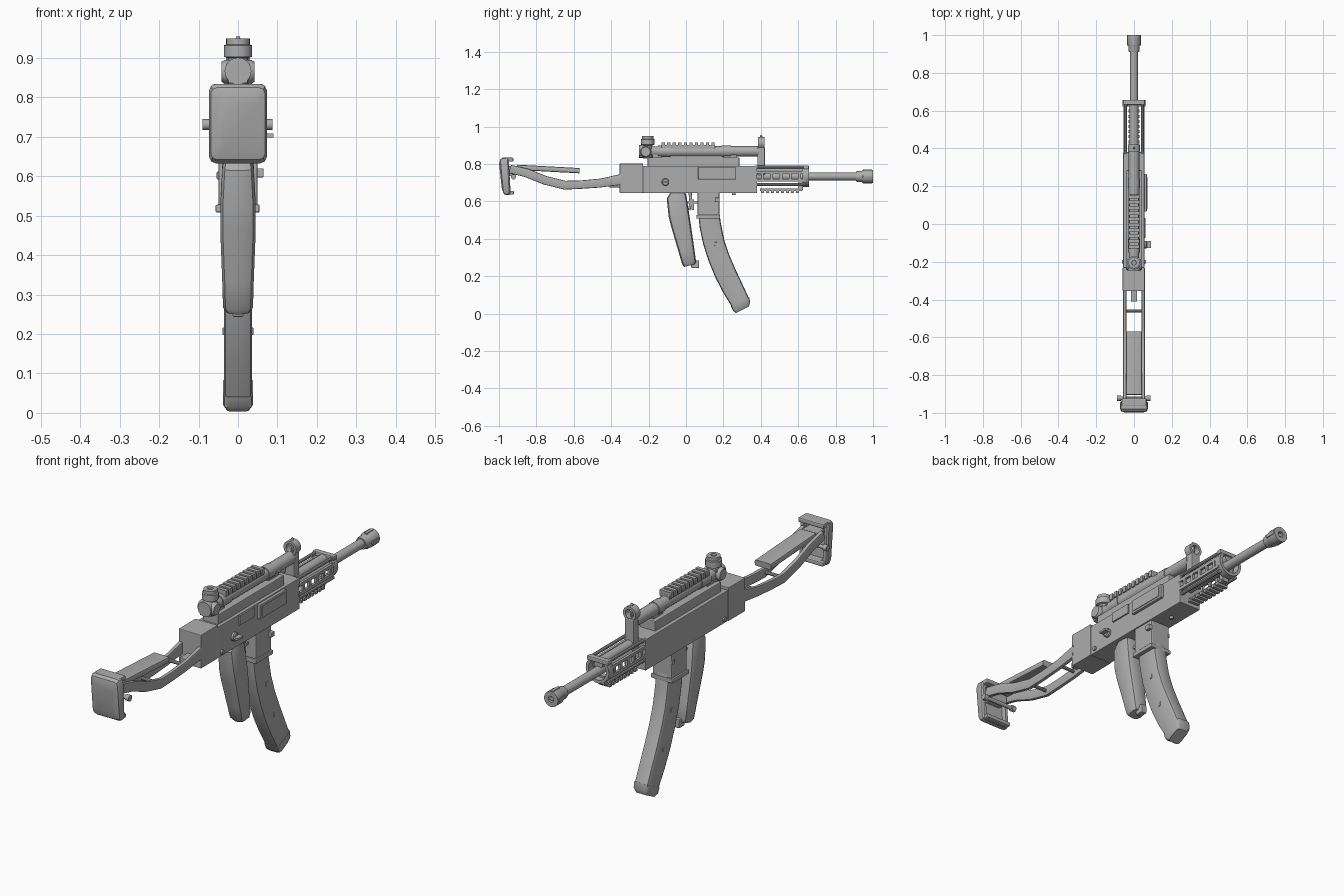
import bpy, bmesh, math
from mathutils import Vector

metal = bpy.data.materials.new("gunmetal_grey")
metal.diffuse_color = (0.42, 0.42, 0.42, 1)


def finish(name, bm, bevel=0, smooth=False):
    bmesh.ops.recalc_face_normals(bm, faces=bm.faces)
    me = bpy.data.meshes.new(name)
    bm.to_mesh(me)
    bm.free()
    ob = bpy.data.objects.new(name, me)
    bpy.context.collection.objects.link(ob)
    me.materials.append(metal)
    if bevel:
        m = ob.modifiers.new("bevel", 'BEVEL')
        m.width, m.segments, m.limit_method = bevel, 2, 'ANGLE'
    if smooth:
        bpy.ops.object.select_all(action='DESELECT')
        ob.select_set(True)
        bpy.context.view_layer.objects.active = ob
        bpy.ops.object.shade_smooth_by_angle(angle=math.radians(35))
    return ob


def add_box(bm, x0, x1, y0, y1, z0, z1):
    vs = bmesh.ops.create_cube(bm, size=1)['verts']
    for v in vs:
        v.co = Vector(((x0 + x1) / 2 + v.co.x * (x1 - x0), (y0 + y1) / 2 + v.co.y * (y1 - y0),
                       (z0 + z1) / 2 + v.co.z * (z1 - z0)))


def boxes(name, *dims, bevel=0):
    bm = bmesh.new()
    for d in dims:
        add_box(bm, *d)
    return finish(name, bm, bevel)


def lathe(name, start, axis, profile, seg=20):
    """Solid of revolution: profile is (distance along axis, radius)."""
    bm = bmesh.new()
    q = Vector(axis).to_track_quat('Z', 'Y')
    rings = []
    for d, r in profile:
        rings.append([bm.verts.new(Vector(start) + q @ Vector((
            r * math.cos(2 * math.pi * i / seg), r * math.sin(2 * math.pi * i / seg), d)))
            for i in range(seg)])
    bridge(bm, rings)
    return finish(name, bm, smooth=True)


def bridge(bm, rings, caps=True, closed=False):
    n = len(rings[0])
    pairs = list(zip(rings, rings[1:])) + ([(rings[-1], rings[0])] if closed else [])
    for a, b in pairs:
        for i in range(n):
            bm.faces.new((a[i], a[(i + 1) % n], b[(i + 1) % n], b[i]))
    if caps and not closed:
        bm.faces.new(rings[0])
        bm.faces.new(rings[-1])


def loft(name, sections, corner=0.01, cx=0, smooth=True):
    """Sections (y0, z0, y1, z1, half width) joined as chamfered rectangles."""
    bm = bmesh.new()
    rings = []
    for y0, z0, y1, z1, w in sections:
        a, b = Vector((cx, y0, z0)), Vector((cx, y1, z1))
        mid, h = (a + b) / 2, (b - a).length / 2
        u = (b - a).normalized()
        pts = []
        for su, sw in ((1, 1), (-1, 1), (-1, -1), (1, -1)):
            arc = [(h - corner + corner * math.cos(t), w - corner + corner * math.sin(t))
                   for t in (0, math.pi / 4, math.pi / 2)]
            if su * sw < 0:
                arc.reverse()
            pts += [mid + u * su * p + Vector((sw * q, 0, 0)) for p, q in arc]
        rings.append([bm.verts.new(p) for p in pts])
    bridge(bm, rings)
    return finish(name, bm, smooth=smooth)


def arc_band(name, y0, y1, cz, r_in, r_out, a0, a1, seg=24):
    """Ring or open band around the y axis."""
    bm = bmesh.new()
    full = a1 - a0 >= 360
    rings = []
    for i in range(seg if full else seg + 1):
        t = math.radians(a0 + (a1 - a0) * i / seg)
        rings.append([bm.verts.new((r * math.cos(t), y, cz + r * math.sin(t)))
                      for r, y in ((r_in, y0), (r_out, y0), (r_out, y1), (r_in, y1))])
    bridge(bm, rings, closed=full)
    return finish(name, bm, smooth=True)


# Receiver
boxes("receiver_rear", (-0.06, 0.057, -0.355, -0.23, 0.645, 0.802), bevel=0.003)
boxes("receiver_body", (-0.057, 0.055, -0.23, 0.38, 0.645, 0.79), bevel=0.003)
boxes("receiver_top_rib", (-0.04, 0.04, -0.205, 0.285, 0.78, 0.835), bevel=0.004)
boxes("ejection_cover", (0.05, 0.068, 0.065, 0.265, 0.717, 0.785), bevel=0.004)
boxes("ejection_cover_panel", (0.06, 0.071, 0.08, 0.25, 0.727, 0.775))
boxes("side_panel", (0.05, 0.062, -0.075, 0.032, 0.742, 0.787))
lathe("selector_knob", (0.05, -0.11, 0.703), (1, 0, 0), [(0, 0.02), (0.014, 0.02), (0.018, 0.015)])
boxes("selector_lever", (0.06, 0.09, -0.128, -0.09, 0.698, 0.708))
lathe("receiver_pin", (-0.064, -0.2, 0.665), (1, 0, 0), [(0, 0.01), (0.127, 0.01)], 12)
lathe("underside_pin", (0, 0.255, 0.633), (0, 0, 1), [(0, 0.009), (0.02, 0.009)], 12)
boxes("stock_latch", (-0.016, 0.016, -0.41, -0.35, 0.675, 0.7), bevel=0.003)

# Stock struts, cheek plate and butt
for s in (-1, 1):
    loft("stock_strut", [(-0.35, 0.688, -0.345, 0.747, 0.009), (-0.46, 0.674, -0.455, 0.722, 0.009),
                         (-0.56, 0.667, -0.56, 0.712, 0.009), (-0.65, 0.663, -0.645, 0.71, 0.009),
                         (-0.76, 0.69, -0.745, 0.735, 0.009), (-0.86, 0.73, -0.84, 0.773, 0.009),
                         (-0.95, 0.752, -0.935, 0.795, 0.009)], 0.005, s * 0.049)
for y, z in ((-0.46, 0.7), (-0.65, 0.687)):
    lathe("stock_cross_pin", (-0.05, y, z), (1, 0, 0), [(0, 0.008), (0.1, 0.008)], 10)
loft("cheek_plate", [(-0.905, 0.768, -0.902, 0.796, 0.042), (-0.57, 0.75, -0.568, 0.778, 0.042)], 0.008)
loft("butt_plate", [(-0.999, 0.80, -0.985, 0.67, 0.05), (-0.993, 0.825, -0.975, 0.642, 0.069),
                    (-0.98, 0.834, -0.962, 0.633, 0.073), (-0.955, 0.833, -0.945, 0.634, 0.073),
                    (-0.948, 0.826, -0.938, 0.64, 0.068), (-0.948, 0.81, -0.938, 0.655, 0.055),
                    (-0.968, 0.808, -0.958, 0.657, 0.053)], 0.016)
boxes("butt_lip", (-0.066, 0.066, -0.965, -0.923, 0.812, 0.834),
      (-0.066, 0.066, -0.955, -0.92, 0.636, 0.656), bevel=0.006)
lathe("butt_hinge_pin", (-0.09, -0.922, 0.731), (1, 0, 0),
      [(0, 0.014), (0.02, 0.014), (0.021, 0.009), (0.156, 0.009), (0.157, 0.014), (0.177, 0.014)], 12)
boxes("butt_hinge_block", (-0.04, 0.04, -0.97, -0.915, 0.735, 0.79), bevel=0.004)

# Pistol grip and trigger
loft("pistol_grip", [(-0.085, 0.645, -0.005, 0.65, 0.036), (-0.103, 0.615, 0.002, 0.63, 0.04),
                     (-0.093, 0.52, 0.016, 0.54, 0.045), (-0.078, 0.46, 0.026, 0.475, 0.045),
                     (-0.04, 0.33, 0.044, 0.35, 0.04), (-0.02, 0.262, 0.054, 0.28, 0.038),
                     (-0.01, 0.25, 0.05, 0.265, 0.03)], 0.022)
boxes("grip_nub", (-0.014, 0.014, 0.028, 0.07, 0.243, 0.285), bevel=0.005)
loft("trigger", [(0.012, 0.655, 0.03, 0.655, 0.008), (0.018, 0.6, 0.034, 0.6, 0.008),
                 (0.012, 0.555, 0.024, 0.552, 0.008)], 0.003)
boxes("trigger_link", (-0.012, 0.012, 0.0, 0.065, 0.588, 0.6), (-0.012, 0.012, 0.03, 0.042, 0.555, 0.61))

# Magazine well and curved magazine
boxes("magazine_well", (-0.05, 0.05, 0.062, 0.178, 0.525, 0.65), bevel=0.006)
boxes("magazine_well_collar", (-0.057, 0.055, 0.055, 0.183, 0.508, 0.528), bevel=0.004)
boxes("magazine_catch", (0.045, 0.065, 0.155, 0.18, 0.597, 0.62),
      (-0.054, -0.045, 0.155, 0.18, 0.592, 0.612), bevel=0.003)
loft("magazine", [(0.066, 0.53, 0.178, 0.54, 0.036), (0.073, 0.46, 0.187, 0.48, 0.036),
                  (0.092, 0.37, 0.204, 0.395, 0.036), (0.121, 0.28, 0.231, 0.315, 0.036),
                  (0.158, 0.19, 0.267, 0.231, 0.036), (0.2, 0.11, 0.303, 0.155, 0.036),
                  (0.243, 0.04, 0.335, 0.085, 0.036)], 0.014)
loft("magazine_floor", [(0.24, 0.04, 0.338, 0.088, 0.038), (0.252, 0.014, 0.343, 0.06, 0.038),
                        (0.268, 0.003, 0.336, 0.037, 0.03)], 0.014)
boxes("magazine_rivets", (-0.039, 0.039, 0.153, 0.167, 0.362, 0.382),
      (-0.039, 0.039, 0.21, 0.224, 0.197, 0.217), bevel=0.002)

# Sight tube with collars and toothed rail
lathe("sight_tube", (0, -0.25, 0.867), (0, 1, 0),
      [(0, 0.034), (0.06, 0.034), (0.06, 0.027), (0.1, 0.027), (0.1, 0.031), (0.17, 0.031), (0.17, 0.028),
       (0.44, 0.028), (0.44, 0.031), (0.49, 0.031), (0.49, 0.028), (0.64, 0.028)], 20)
boxes("rail_base", (-0.024, 0.024, -0.13, 0.155, 0.865, 0.902), bevel=0.003)
boxes("rail_teeth", *[(-0.03, 0.03, -0.13 + i * 0.0295, -0.112 + i * 0.0295, 0.888, 0.916)
                      for i in range(10)])
boxes("tube_mounts", (-0.02, 0.02, -0.18, -0.13, 0.825, 0.85), (-0.02, 0.02, 0.2, 0.27, 0.825, 0.85))

# Rear sight drum
lathe("rear_sight_drum", (0, -0.205, 0.83), (0, 0, 1),
      [(0, 0.026), (0.07, 0.026), (0.073, 0.036), (0.102, 0.036), (0.104, 0.03),
       (0.119, 0.03), (0.12, 0.013), (0.112, 0.012)], 20)
lathe("rear_sight_cross_knob", (-0.042, -0.215, 0.865), (1, 0, 0),
      [(0, 0.025), (0.008, 0.03), (0.076, 0.03), (0.084, 0.025)], 16)
boxes("rear_sight_block", (-0.025, 0.025, -0.25, -0.185, 0.835, 0.89), bevel=0.004)

# Front sight
boxes("front_sight_post", (-0.024, 0.024, 0.382, 0.422, 0.74, 0.89), bevel=0.005)
arc_band("front_sight_hood", 0.384, 0.42, 0.912, 0.021, 0.033, 0, 360)
lathe("front_sight_pin", (0, 0.402, 0.88), (0, 0, 1), [(0, 0.006), (0.07, 0.006), (0.076, 0.003)], 10)

# Handguard: slotted sides, rods, front band and lower rail
for s in (-1, 1):
    x0, x1 = sorted((s * 0.044, s * 0.056))
    boxes("handguard_side",
          (x0, x1, 0.37, 0.64, 0.748, 0.762), (x0, x1, 0.37, 0.64, 0.706, 0.72),
          *[(x0, x1, 0.4 + i * 0.05, 0.415 + i * 0.05, 0.715, 0.752) for i in range(5)])
    for n, z in (("upper", 0.784), ("lower", 0.69)):
        lathe(n + "_guard_rod", (s * 0.045, 0.37, z), (0, 1, 0), [(0, 0.008), (0.27, 0.008)], 10)
arc_band("handguard_front_band", 0.622, 0.657, 0.738, 0.046, 0.06, -220, 40)
boxes("handguard_top_bridge", (-0.056, 0.056, 0.63, 0.657, 0.772, 0.793), bevel=0.005)
lathe("gas_tube", (0, 0.38, 0.767), (0, 1, 0), [(0, 0.023), (0.27, 0.023)], 16)
boxes("lower_rail", (-0.02, 0.02, 0.395, 0.62, 0.655, 0.668),
      *[(-0.028, 0.028, 0.4 + i * 0.027, 0.416 + i * 0.027, 0.645, 0.66) for i in range(8)])
boxes("lower_rail_mount", (-0.015, 0.015, 0.6, 0.625, 0.66, 0.7))

# Barrel and flash hider
lathe("barrel", (0, 0.37, 0.733), (0, 1, 0), [(0, 0.021), (0.56, 0.021)], 20)
lathe("muzzle", (0, 0.91, 0.733), (0, 1, 0),
      [(0, 0.027), (0.012, 0.03), (0.03, 0.03), (0.045, 0.036), (0.09, 0.036), (0.09, 0.014), (0.06, 0.014)], 20)
boxes("muzzle_prongs", (-0.038, 0.038, 0.945, 0.995, 0.725, 0.741),
      *[(-0.008, 0.008, 0.945, 0.995, z, z + 0.012) for z in (0.695, 0.759)], bevel=0.002)
